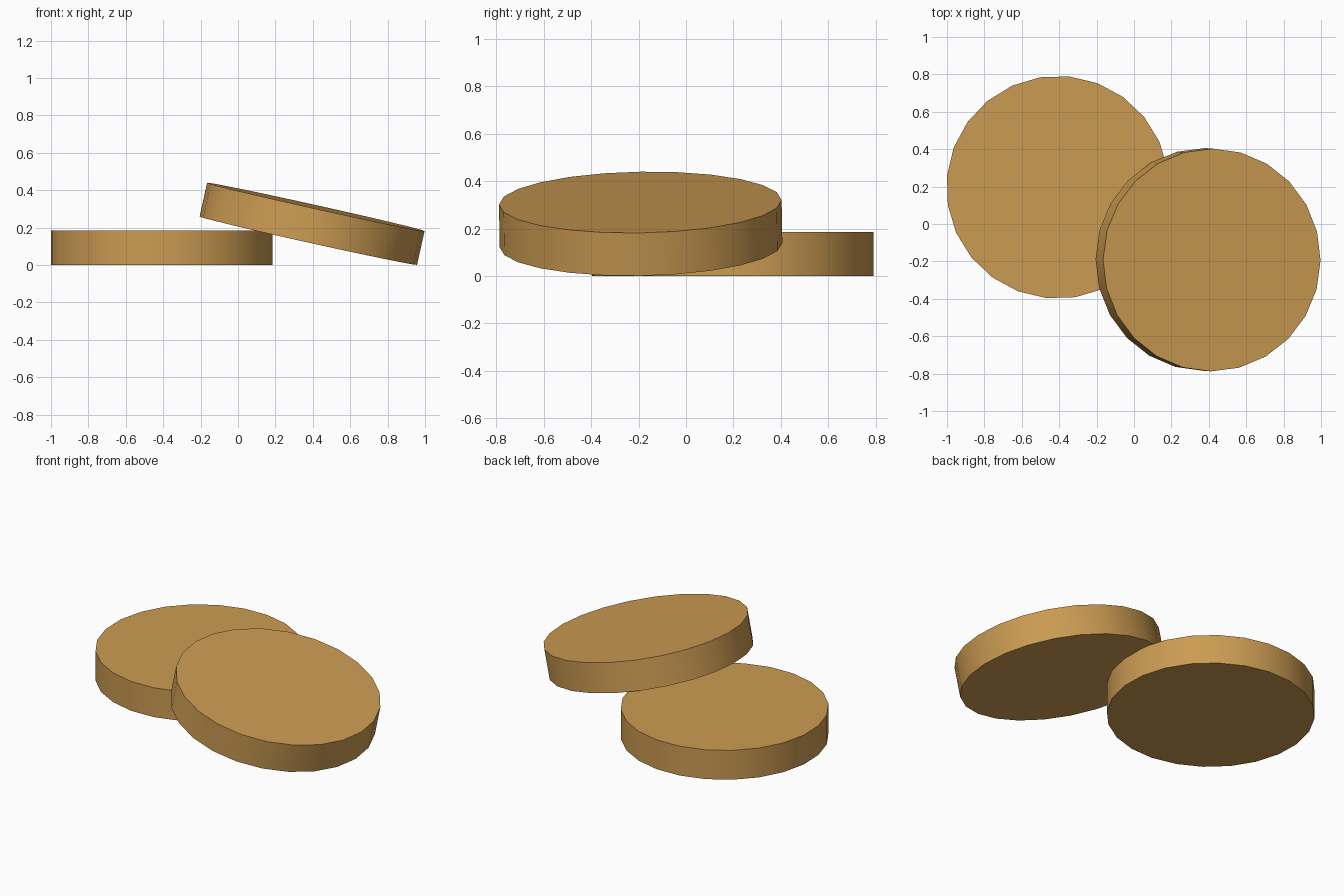
import bpy
import math
from mathutils import Matrix, Vector

if "Cube" in bpy.data.objects:
    bpy.data.objects.remove(bpy.data.objects["Cube"])

RADIUS, THICK, SIDES = 0.5955, 0.185, 24

gold = bpy.data.materials.new("warm gold")
gold.diffuse_color = (0.60, 0.33, 0.085, 1)
gold.use_nodes = True
gold.node_tree.nodes["Principled BSDF"].inputs["Base Color"].default_value = gold.diffuse_color


def disc(name, centre, normal, spin):
    """24-sided disc with smooth rim, first corner at the spin angle (degrees)."""
    bpy.ops.mesh.primitive_cylinder_add(
        vertices=SIDES, radius=RADIUS, depth=THICK)
    ob = bpy.context.object
    ob.name = name
    tilt = Vector((0, 0, 1)).rotation_difference(Vector(normal).normalized())
    ob.matrix_world = (Matrix.Translation(centre) @ tilt.to_matrix().to_4x4()
                       @ Matrix.Rotation(math.radians(spin), 4, 'Z'))
    ob.data.materials.append(gold)
    bpy.ops.object.shade_smooth_by_angle(angle=math.radians(30))
    return ob


# disc lying flat on the ground
disc("flat_disc", (-0.4075, 0.1965, THICK / 2), (0, 0, 1), 9.2)

# disc leaning on the flat one, low end to the right
disc("leaning_disc", (0.396, -0.191, 0.22), (0.222, -0.017, 1), -0.3)
